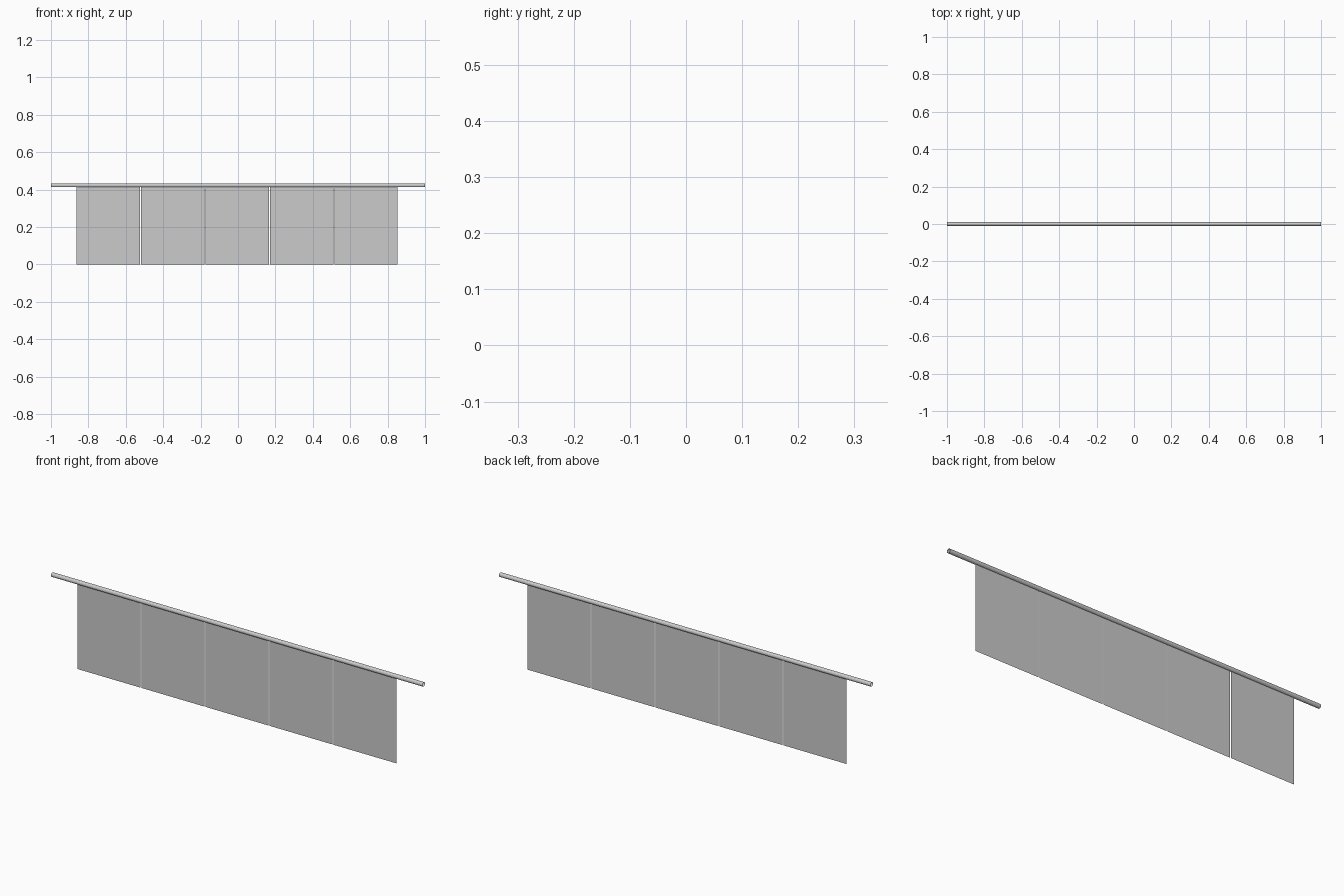
import bpy, bmesh, math
from mathutils import Matrix

if "Cube" in bpy.data.objects:
    bpy.data.objects.remove(bpy.data.objects["Cube"])

ROD_R, ROD_Z = 0.0105, 0.4235
PANEL_W, PITCH, LEFT = 0.339, 0.3445, -0.863
PANEL_TOP = ROD_Z - ROD_R + 0.001


def add_object(name, bm):
    mesh = bpy.data.meshes.new(name)
    bm.to_mesh(mesh)
    bm.free()
    obj = bpy.data.objects.new(name, mesh)
    bpy.context.collection.objects.link(obj)
    return obj


# Horizontal open-ended rail tube
bm = bmesh.new()
bmesh.ops.create_cone(bm, cap_ends=False, segments=12, radius1=ROD_R,
                      radius2=ROD_R, depth=2,
                      matrix=Matrix.Translation((0, 0, ROD_Z)) @ Matrix.Rotation(math.pi / 2, 4, 'Y'))
add_object("rail", bm)

# Five thin flat sheets hanging from the rail
for i in range(5):
    x0 = LEFT + i * PITCH
    x1 = x0 + PANEL_W
    bm = bmesh.new()
    bm.faces.new([bm.verts.new((x, 0, z)) for x, z in
                  ((x0, 0), (x1, 0), (x1, PANEL_TOP), (x0, PANEL_TOP))])
    add_object(f"hanging_panel_{i + 1}", bm)
